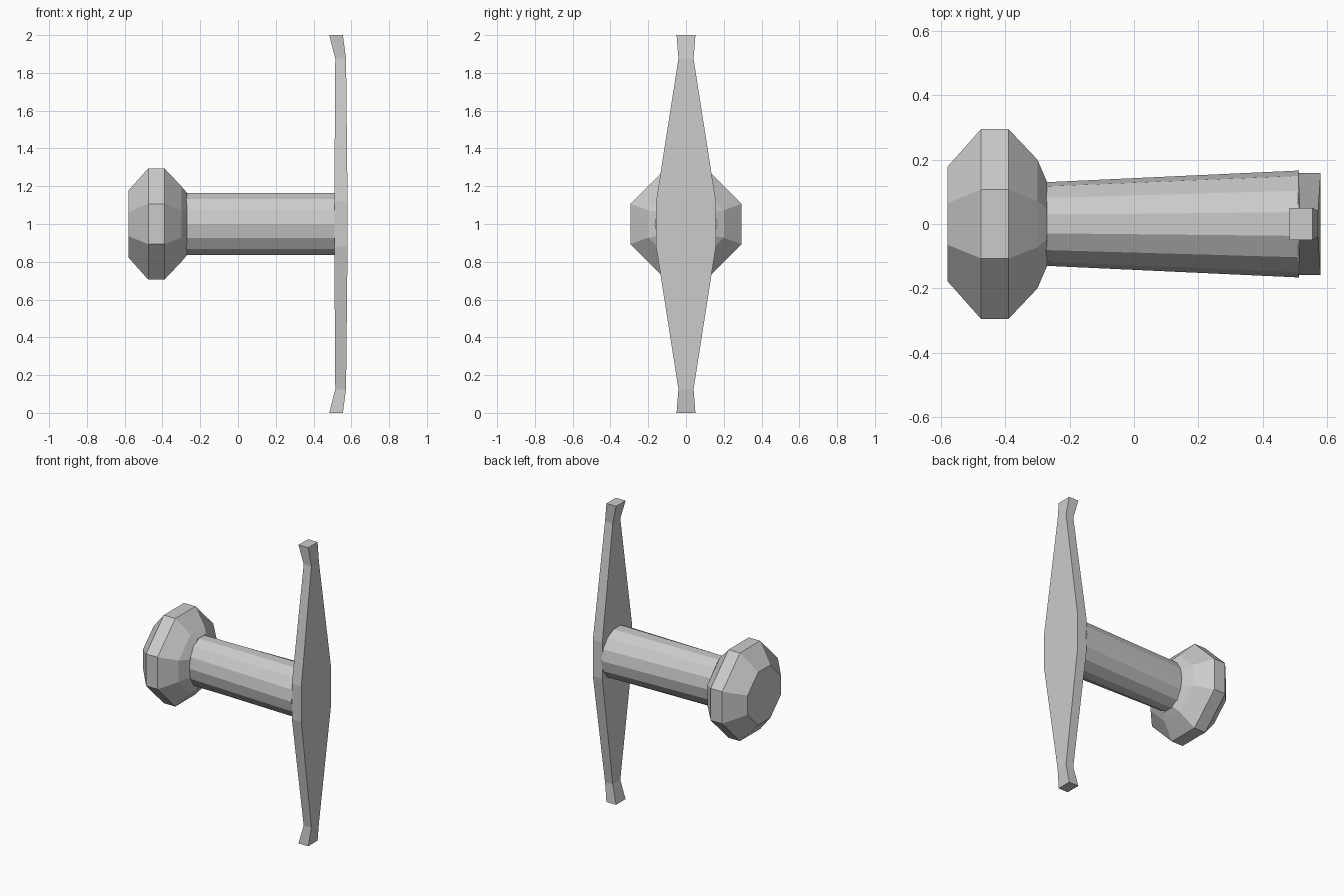
import bpy, bmesh
from math import cos, sin, tau

if "Cube" in bpy.data.objects:
    bpy.data.objects.remove(bpy.data.objects["Cube"])


def loft(name, rings):
    """Skin a list of equal-length point rings and cap both ends."""
    bm = bmesh.new()
    loops = [[bm.verts.new(p) for p in ring] for ring in rings]
    n = len(loops[0])
    for a, b in zip(loops, loops[1:]):
        for i in range(n):
            j = (i + 1) % n
            bm.faces.new((a[i], a[j], b[j], b[i]))
    bm.faces.new(loops[0])
    bm.faces.new(loops[-1])
    bmesh.ops.recalc_face_normals(bm, faces=bm.faces)
    mesh = bpy.data.meshes.new(name)
    bm.to_mesh(mesh)
    bm.free()
    obj = bpy.data.objects.new(name, mesh)
    bpy.context.collection.objects.link(obj)
    return obj


def octagon(x, ry, rz):
    k = 0.363
    unit = [(1, -k), (1, k), (k, 1), (-k, 1), (-1, k), (-1, -k), (-k, -1), (k, -1)]
    return [(x, ry * u, 1 + rz * v) for u, v in unit]


def oval(x, ry, rz, sides=14):
    return [(x, ry * cos(tau * i / sides), 1 + rz * sin(tau * i / sides))
            for i in range(sides)]


# Faceted knob at the left end
knob_profile = [(-0.58, 0.177, 0.177), (-0.475, 0.295, 0.295),
                (-0.39, 0.295, 0.295), (-0.30, 0.2, 0.2), (-0.27, 0.13, 0.165)]
loft("knob", [octagon(*p) for p in knob_profile])

# Handle shaft, widening sideways towards the plate
loft("handle", [oval(-0.29, 0.129, 0.168), oval(-0.27, 0.13, 0.168),
                oval(0.512, 0.166, 0.168)])

# Diamond plate with tips bent inwards: height from centre, half width, inner x, outer x
half = [(0.12, 0.158, 0.51, 0.58), (0.875, 0.04, 0.515, 0.572), (1.0, 0.05, 0.483, 0.555)]
sections = [(-h, w, a, b) for h, w, a, b in reversed(half)] + half
loft("plate", [[(a, -w, 1 + h), (b, -w, 1 + h), (b, w, 1 + h), (a, w, 1 + h)]
               for h, w, a, b in sections])
